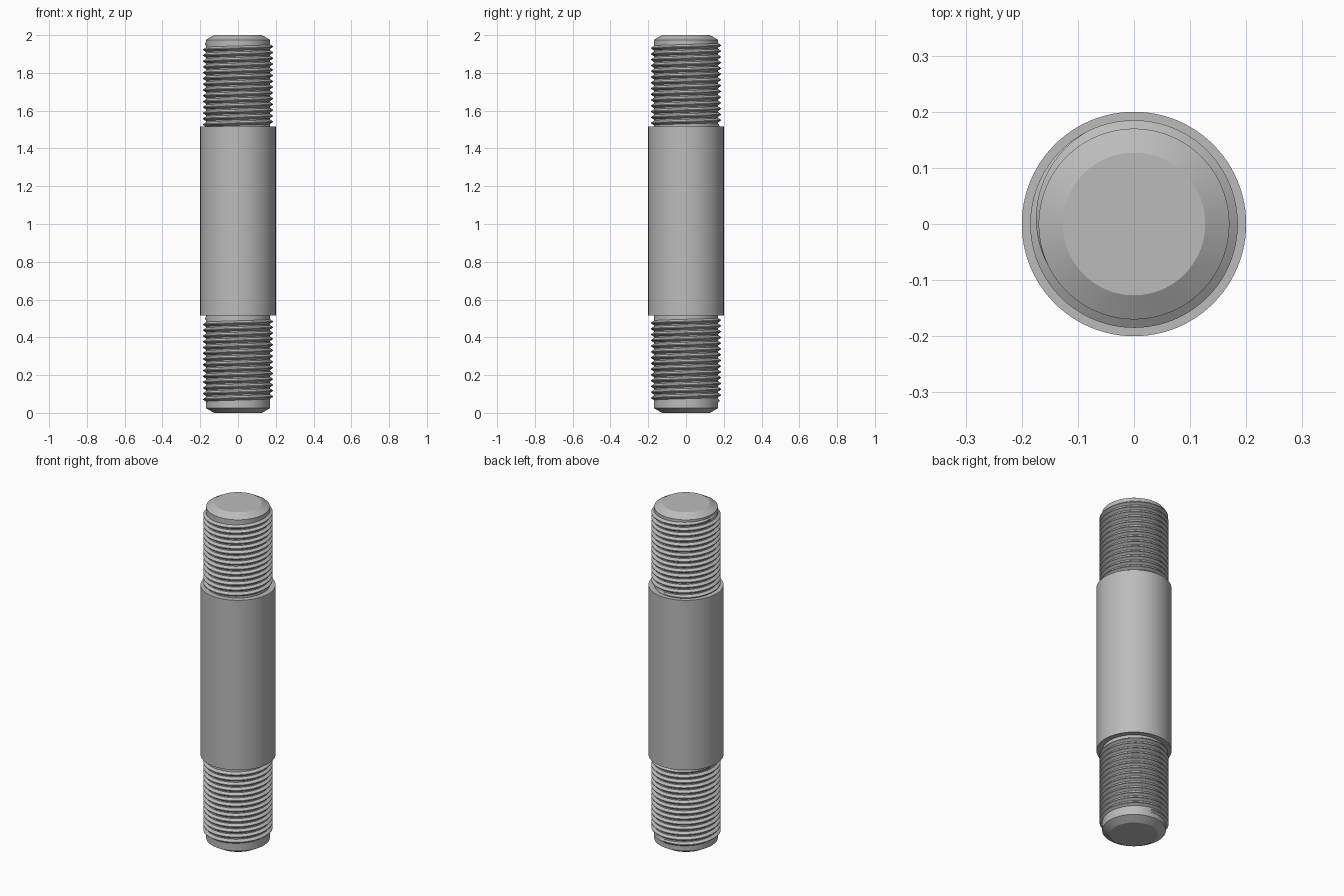
import bpy, bmesh, math

cube = bpy.data.objects.get("Cube")
if cube:
    bpy.data.objects.remove(cube, do_unlink=True)

steel = bpy.data.materials.new("grey steel")
steel.use_nodes = True
GREY = (0.5, 0.5, 0.5, 1)
steel.diffuse_color = GREY
steel.node_tree.nodes["Principled BSDF"].inputs["Base Color"].default_value = GREY

SIDES = 96
CORE_R, CREST_R, SHANK_R, TIP_R = 0.17, 0.185, 0.2, 0.127
SHANK_LOW, SHANK_HIGH, CHAMFER = 0.515, 1.515, 0.025
PITCH, TURNS = 0.0305, 14.5
END_ANGLE = math.radians(218)


def finish(name, bm):
    bmesh.ops.recalc_face_normals(bm, faces=bm.faces)
    mesh = bpy.data.meshes.new(name)
    bm.to_mesh(mesh)
    bm.free()
    mesh.materials.append(steel)
    ob = bpy.data.objects.new(name, mesh)
    bpy.context.collection.objects.link(ob)
    bpy.ops.object.select_all(action="DESELECT")
    ob.select_set(True)
    bpy.context.view_layer.objects.active = ob
    bpy.ops.object.shade_smooth_by_angle(angle=math.radians(25))
    return ob


def lathe(name, profile):
    """Closed turned solid from (radius, height) points, with flat end caps."""
    bm = bmesh.new()
    rings = []
    for r, z in profile:
        angles = [2 * math.pi * i / SIDES for i in range(SIDES)]
        rings.append([bm.verts.new((r * math.cos(a), r * math.sin(a), z)) for a in angles])
    for low, high in zip(rings, rings[1:]):
        for i in range(SIDES):
            j = (i + 1) % SIDES
            bm.faces.new((low[i], low[j], high[j], high[i]))
    bm.faces.new(rings[0])
    bm.faces.new(rings[-1])
    return finish(name, bm)


def thread(name, top_z):
    """Right-handed helical ridge that tapers into the core at both ends."""
    bm = bmesh.new()
    steps = int(TURNS * SIDES)
    fade = SIDES * 0.28
    root = CORE_R - 0.003
    previous = None
    for s in range(steps + 1):
        back = (steps - s) / SIDES
        angle = END_ANGLE - 2 * math.pi * back
        z = top_z - PITCH * back
        grow = min(1, s / fade, (steps - s) / fade)
        crest = root + 0.001 + (CREST_R - root - 0.001) * grow
        section = ((root, -0.014), (crest, -0.002), (crest, 0.002), (root, 0.014))
        ring = [bm.verts.new((r * math.cos(angle), r * math.sin(angle), z + dz))
                for r, dz in section]
        if previous:
            for i in range(4):
                j = (i + 1) % 4
                bm.faces.new((previous[i], previous[j], ring[j], ring[i]))
        else:
            bm.faces.new(ring)
        previous = ring
    bm.faces.new(previous)
    return finish(name, bm)


# Chamfered core running the full length
lathe("core_rod", [(TIP_R, 0), (CORE_R, CHAMFER), (CORE_R, 2 - CHAMFER), (TIP_R, 2)])

# Plain thicker middle
lathe("plain_shank", [(SHANK_R, SHANK_LOW), (SHANK_R, SHANK_HIGH)])

# Threads on both ends
thread("upper_thread", 1.957)
thread("lower_thread", 0.502)
